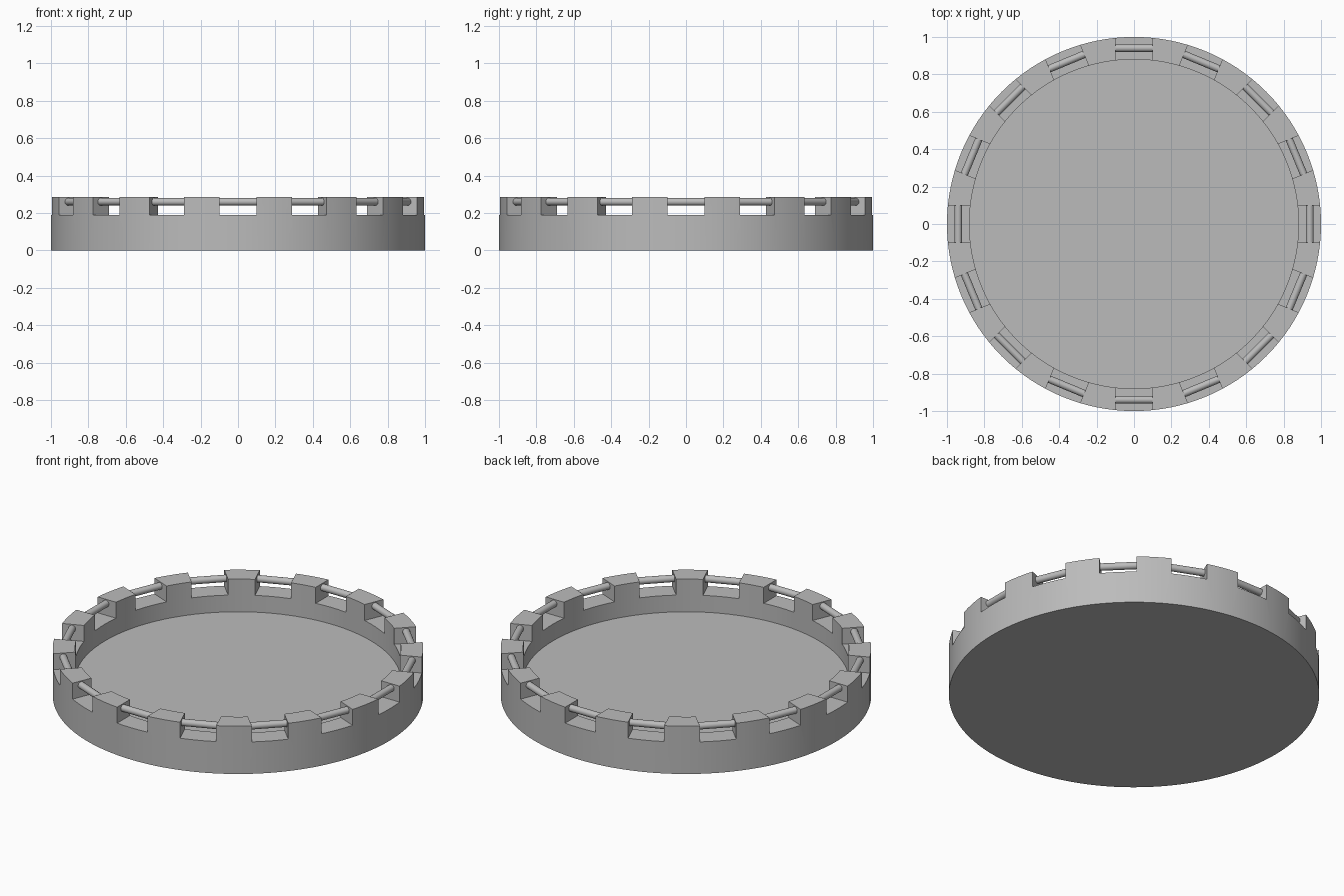
import bpy
import bmesh
import math
from mathutils import Matrix

cube = bpy.data.objects.get("Cube")
if cube:
    bpy.data.objects.remove(cube, do_unlink=True)

NOTCHES = 16
HEIGHT, NOTCH_Z, FLOOR_Z = 0.285, 0.19, 0.09
OUTER, INNER = 1.0, 0.88
NOTCH_WIDTH = 0.2
BAR_RING, BAR_Z, BAR_RADIUS = 0.94, 0.26, 0.02

grey = bpy.data.materials.new("plain grey")
grey.use_nodes = True
colour = (0.5, 0.5, 0.5, 1)
grey.diffuse_color = colour
grey.node_tree.nodes["Principled BSDF"].inputs["Base Color"].default_value = colour


def make_object(name, bm):
    bmesh.ops.recalc_face_normals(bm, faces=bm.faces)
    mesh = bpy.data.meshes.new(name)
    bm.to_mesh(mesh)
    bm.free()
    obj = bpy.data.objects.new(name, mesh)
    bpy.context.collection.objects.link(obj)
    mesh.materials.append(grey)
    return obj


def select_only(obj):
    bpy.ops.object.select_all(action="DESELECT")
    obj.select_set(True)
    bpy.context.view_layer.objects.active = obj


def around(i):
    return Matrix.Rotation(math.tau * i / NOTCHES, 4, "Z")


# Round tray with a raised rim, turned from its profile
bm = bmesh.new()
profile = [(0, 0), (OUTER, 0), (OUTER, HEIGHT), (INNER, HEIGHT), (INNER, FLOOR_Z), (0, FLOOR_Z)]
verts = [bm.verts.new((r, 0, z)) for r, z in profile]
edges = [bm.edges.new(pair) for pair in zip(verts, verts[1:])]
bmesh.ops.spin(bm, geom=verts + edges, cent=(0, 0, 0), axis=(0, 0, 1),
               angle=math.tau, steps=128)
bmesh.ops.remove_doubles(bm, verts=bm.verts, dist=0.0001)
tray = make_object("notched_tray", bm)

# Square notches cut through the rim
bm = bmesh.new()
for i in range(NOTCHES):
    shape = (Matrix.Translation((BAR_RING, 0, NOTCH_Z + 0.1))
             @ Matrix.Diagonal((0.2, NOTCH_WIDTH, 0.2, 1)))
    bmesh.ops.create_cube(bm, size=1, matrix=around(i) @ shape)
cutter = make_object("notch_cutter", bm)
cutter.hide_render = True
cut = tray.modifiers.new("notches", "BOOLEAN")
cut.operation = "DIFFERENCE"
cut.solver = "EXACT"
cut.object = cutter
select_only(tray)
bpy.ops.object.modifier_apply(modifier=cut.name)
bpy.data.objects.remove(cutter, do_unlink=True)
bpy.ops.object.shade_smooth_by_angle(angle=math.radians(30))

# Round bar across each notch, let into the rim at both ends
for i in range(NOTCHES):
    bm = bmesh.new()
    lay_down = Matrix.Translation((BAR_RING, 0, BAR_Z)) @ Matrix.Rotation(math.pi / 2, 4, "X")
    bmesh.ops.create_cone(bm, cap_ends=True, segments=24, radius1=BAR_RADIUS,
                          radius2=BAR_RADIUS, depth=NOTCH_WIDTH + 0.02,
                          matrix=around(i) @ lay_down)
    bar = make_object(f"notch_bar_{i + 1}", bm)
    select_only(bar)
    bpy.ops.object.shade_smooth_by_angle(angle=math.radians(30))
